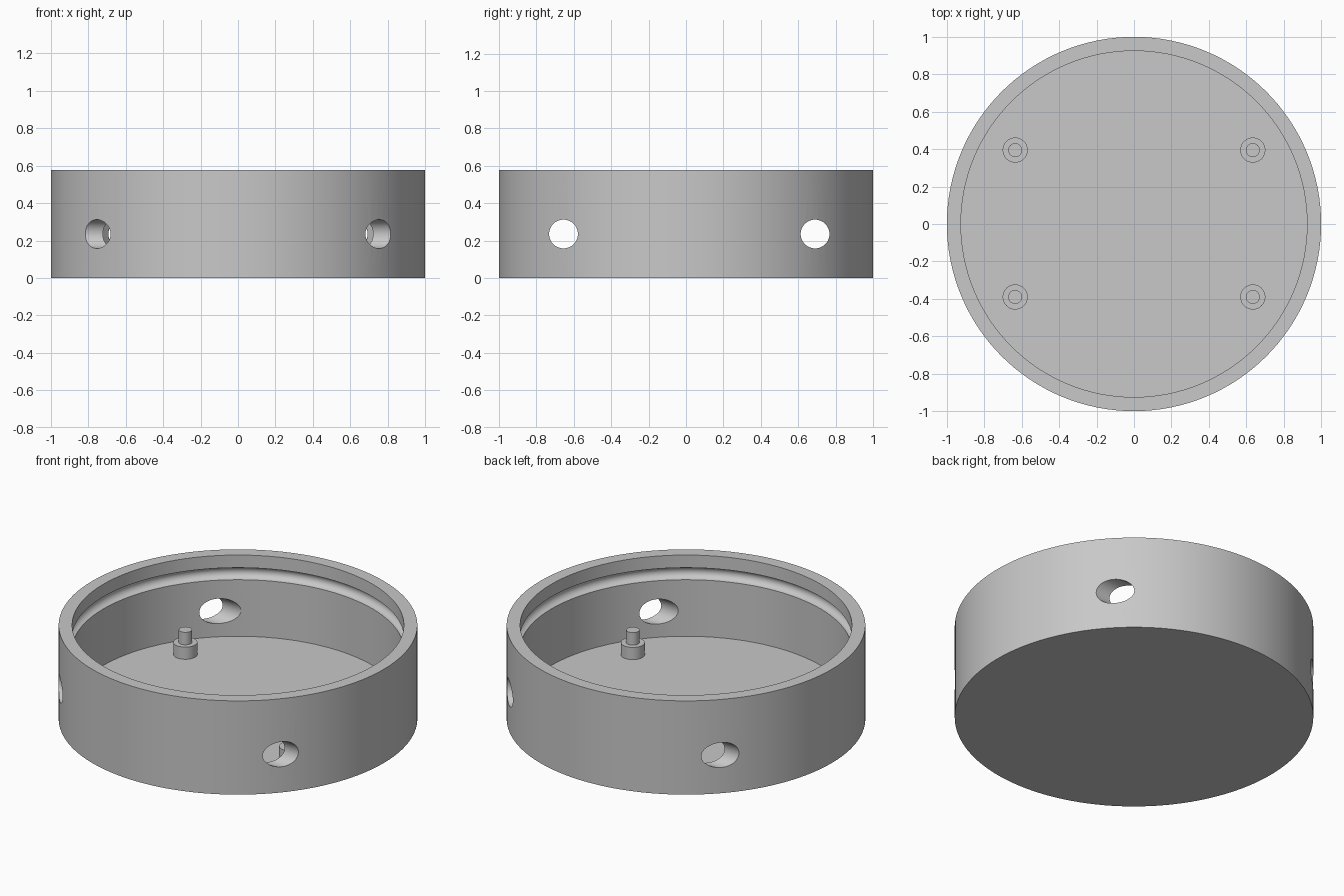
import bpy, bmesh, math
from mathutils import Matrix, Vector

if "Cube" in bpy.data.objects:
    bpy.data.objects.remove(bpy.data.objects["Cube"])

HEIGHT, FLOOR, OUTER, INNER = 0.577, 0.077, 1.0, 0.925
GROOVE_Z, GROOVE_R = 0.462, 0.037
HOLE_Z, HOLE_R = 0.235, 0.077

grey = bpy.data.materials.new("plain_grey")
grey.use_nodes = True
grey.diffuse_color = (0.58, 0.58, 0.58, 1)
grey.node_tree.nodes["Principled BSDF"].inputs["Base Color"].default_value = grey.diffuse_color


def lathe(name, profile, steps, location=(0, 0, 0)):
    """Revolve an (r, z) profile that starts and ends on the z axis."""
    bm = bmesh.new()
    verts = [bm.verts.new((r, 0, z)) for r, z in profile]
    edges = [bm.edges.new(pair) for pair in zip(verts, verts[1:])]
    bmesh.ops.spin(bm, geom=verts + edges, cent=(0, 0, 0), axis=(0, 0, 1),
                   angle=math.tau, steps=steps, use_merge=True)
    bmesh.ops.remove_doubles(bm, verts=bm.verts, dist=1e-5)
    bmesh.ops.recalc_face_normals(bm, faces=bm.faces)
    mesh = bpy.data.meshes.new(name)
    bm.to_mesh(mesh)
    bm.free()
    obj = bpy.data.objects.new(name, mesh)
    obj.location = location
    mesh.materials.append(grey)
    bpy.context.collection.objects.link(obj)
    return obj


def activate(obj):
    bpy.ops.object.select_all(action="DESELECT")
    obj.select_set(True)
    bpy.context.view_layer.objects.active = obj


def smooth(obj):
    activate(obj)
    bpy.ops.object.shade_smooth_by_angle(angle=math.radians(30))


# Round tray with a half-round snap groove inside the rim
groove = [(INNER + GROOVE_R * math.sin(a), GROOVE_Z + GROOVE_R * math.cos(a))
          for a in (math.pi * i / 10 for i in range(11))]
tray = lathe("tray", [(0, 0), (OUTER, 0), (OUTER, HEIGHT), (INNER, HEIGHT)]
             + groove + [(INNER, FLOOR), (0, FLOOR)], 128)

# Two straight bores, each passing through both side walls
bm = bmesh.new()
for y in (-0.655, 0.69):
    place = Matrix.Translation(Vector((0, y, HOLE_Z))) @ Matrix.Rotation(math.pi / 2, 4, "Y")
    bmesh.ops.create_cone(bm, cap_ends=True, segments=48, radius1=HOLE_R,
                          radius2=HOLE_R, depth=3, matrix=place)
bore_mesh = bpy.data.meshes.new("bore_cutter")
bm.to_mesh(bore_mesh)
bm.free()
bore_mesh.materials.append(grey)
cutter = bpy.data.objects.new("bore_cutter", bore_mesh)
cutter.hide_render = True
bpy.context.collection.objects.link(cutter)

cut = tray.modifiers.new("side_bores", "BOOLEAN")
cut.operation = "DIFFERENCE"
cut.solver = "EXACT"
cut.object = cutter
activate(tray)
bpy.ops.object.modifier_apply(modifier=cut.name)
bpy.data.objects.remove(cutter)
smooth(tray)

# Four stepped mounting posts on the floor
post = [(0, -0.01), (0.067, -0.01), (0.067, 0.075), (0.037, 0.075), (0.037, 0.152), (0, 0.152)]
for side, x in (("right", -0.635), ("left", 0.635)):
    for end, y in (("front", -0.39), ("back", 0.395)):
        smooth(lathe(f"{end}_{side}_post", post, 40, (x, y, FLOOR)))
